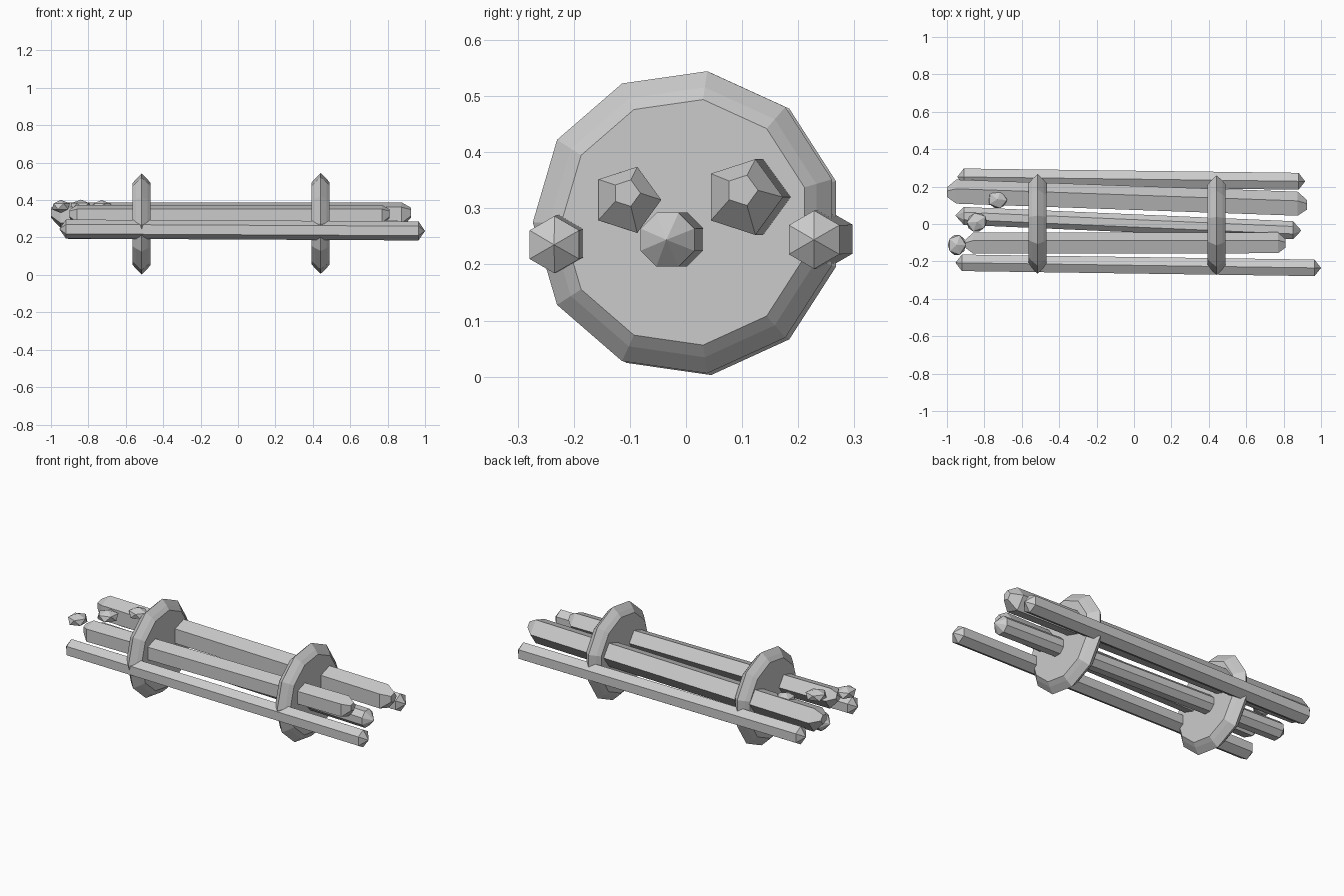
import bpy, bmesh
from math import sin, cos, pi, radians
from mathutils import Vector

if "Cube" in bpy.data.objects:
    bpy.data.objects.remove(bpy.data.objects["Cube"])


def loft(name, sides, rings, turn=0.0):
    """Skin flat-shaded polygon rings (x, y, z, radius) along x, with capped ends."""
    bm = bmesh.new()
    loops = []
    for x, y, z, r in rings:
        loops.append([bm.verts.new((x, y + r * cos(turn + 2 * pi * i / sides),
                                    z + r * sin(turn + 2 * pi * i / sides)))
                      for i in range(sides)])
    for a, b in zip(loops, loops[1:]):
        for i in range(sides):
            j = (i + 1) % sides
            bm.faces.new((a[i], a[j], b[j], b[i]))
    bm.faces.new(loops[0])
    bm.faces.new(loops[-1])
    bmesh.ops.remove_doubles(bm, verts=bm.verts, dist=0.0005)
    bmesh.ops.recalc_face_normals(bm, faces=bm.faces)
    mesh = bpy.data.meshes.new(name)
    bm.to_mesh(mesh)
    bm.free()
    obj = bpy.data.objects.new(name, mesh)
    bpy.context.collection.objects.link(obj)
    return obj


def rod(name, start, end, radius, sides, turn, taper, cap, lift=0.0):
    """Slightly skewed pole with tapered ends; cap is the end radius ratio."""
    a, b = Vector(start), Vector(end)
    step = (b - a).normalized() * taper
    up = Vector((0, 0, lift))
    points = [(a + up, radius * cap), (a + step, radius),
              (b - step, radius), (b + up, radius * cap)]
    loft(name, sides, [(*p, r) for p, r in points], radians(turn))


# Poles
rod("outer_pole_back", (-0.945, 0.252, 0.245), (0.915, 0.228, 0.244), 0.052, 6, 90, 0.035, 0.001)
rod("thick_pole_back", (-1.0, 0.168, 0.32), (0.925, 0.100, 0.32), 0.071, 5, 0, 0.05, 0.4, 0.012)
rod("middle_pole", (-0.955, 0.045, 0.245), (0.895, -0.035, 0.244), 0.052, 8, 22.5, 0.045, 0.001)
rod("thick_pole_front", (-0.90, -0.108, 0.315), (0.81, -0.106, 0.315), 0.062, 5, 0, 0.04, 0.4, 0.012)
rod("outer_pole_front", (-0.955, -0.207, 0.245), (1.0, -0.235, 0.235), 0.051, 6, 90, 0.035, 0.001)

# Binding discs with pointed rims
for name, x, y, z in (("binding_disc_left", -0.515, 0.006, 0.272),
                      ("binding_disc_right", 0.442, -0.001, 0.275)):
    loft(name, 11, [(x - 0.048, y, z, 0.221), (x - 0.030, y, z, 0.243),
                    (x, y, z, 0.272),
                    (x + 0.030, y, z, 0.243), (x + 0.048, y, z, 0.221)], pi)

# Small stones resting at one end
for i, (x, y, z, size) in enumerate(((-0.947, -0.112, 0.366, (0.054, 0.062, 0.035)),
                                     (-0.840, 0.010, 0.368, (0.062, 0.056, 0.034)),
                                     (-0.730, 0.132, 0.366, (0.054, 0.058, 0.034)))):
    bpy.ops.mesh.primitive_ico_sphere_add(subdivisions=1, radius=1, location=(x, y, z),
                                          rotation=(0, 0, i * 0.6))
    stone = bpy.context.object
    stone.name = f"stone_{i + 1}"
    stone.scale = size
